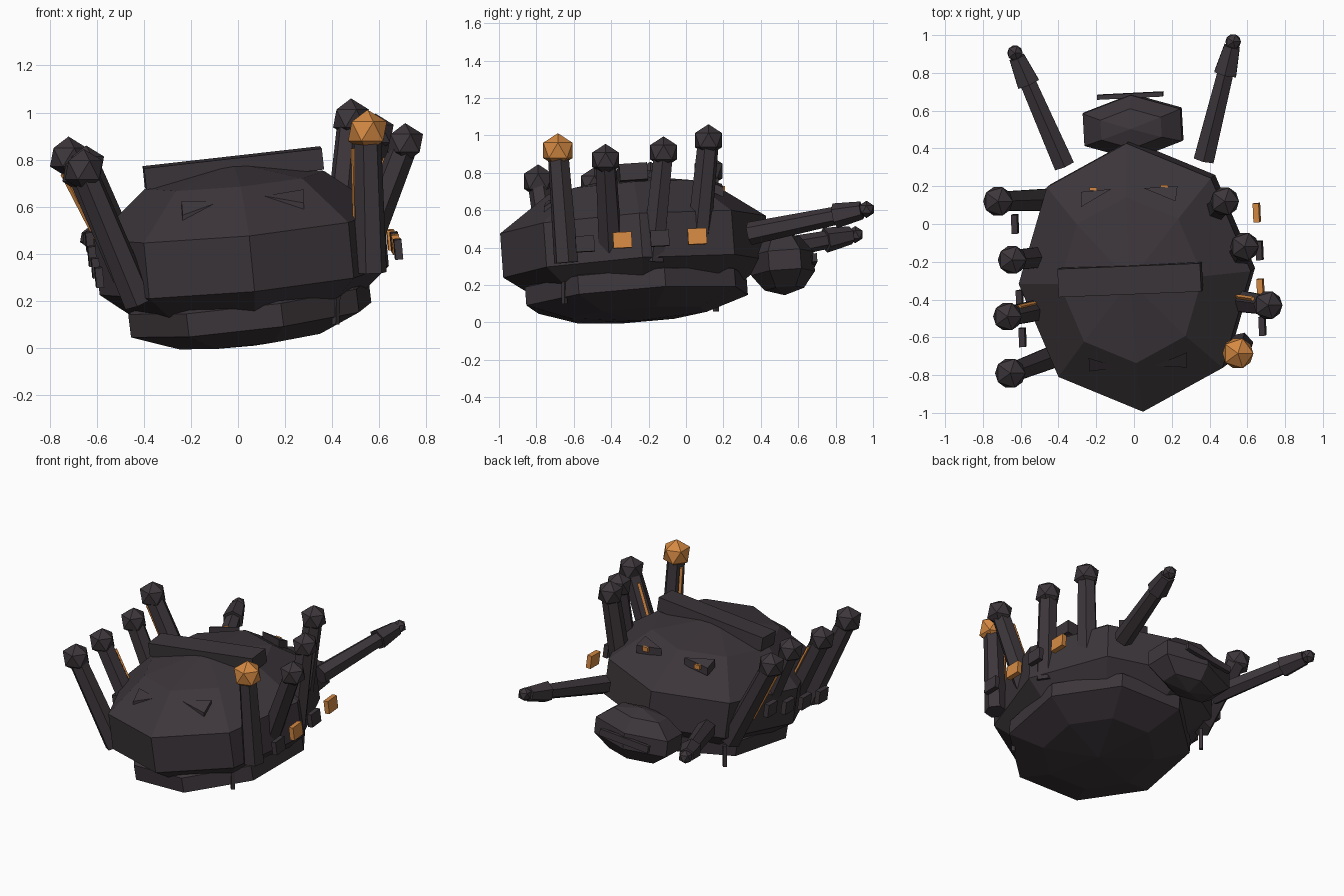
import bpy, bmesh, math
from mathutils import Vector, Matrix, Euler

if "Cube" in bpy.data.objects:
    bpy.data.objects.remove(bpy.data.objects["Cube"])


def material(name, rgb):
    m = bpy.data.materials.new(name)
    m.diffuse_color = (*rgb, 1)
    m.use_nodes = True
    m.node_tree.nodes["Principled BSDF"].inputs["Base Color"].default_value = m.diffuse_color
    return m


DARK = material("dark_shell", (0.046, 0.037, 0.043))
ORANGE = material("orange_glow", (0.66, 0.25, 0.055))


def finish(name, bm, mat, matrix=Matrix()):
    bmesh.ops.recalc_face_normals(bm, faces=bm.faces[:])
    me = bpy.data.meshes.new(name)
    bm.to_mesh(me)
    bm.free()
    me.materials.append(mat)
    ob = bpy.data.objects.new(name, me)
    ob.matrix_world = matrix
    bpy.context.collection.objects.link(ob)
    return ob


def place(loc, rot=(0, 0, 0)):
    return Matrix.Translation(loc) @ Euler(rot).to_matrix().to_4x4()


def faceted_ball(name, loc, radii, sides, phase, rot):
    """Flattened sphere with four rings, leaving an upright band at the rim."""
    bm = bmesh.new()
    rings = []
    for lat in (-54, -18, 18, 54):
        c, s = math.cos(math.radians(lat)), math.sin(math.radians(lat))
        ring = []
        for i in range(sides):
            a = math.radians(phase) + math.tau * i / sides
            ring.append(bm.verts.new((radii[0] * c * math.cos(a),
                                      radii[1] * c * math.sin(a), radii[2] * s)))
        rings.append(ring)
    low, high = bm.verts.new((0, 0, -radii[2])), bm.verts.new((0, 0, radii[2]))
    for i in range(sides):
        j = (i + 1) % sides
        for a, b in zip(rings, rings[1:]):
            bm.faces.new((a[i], a[j], b[j], b[i]))
        bm.faces.new((low, rings[0][j], rings[0][i]))
        bm.faces.new((high, rings[-1][i], rings[-1][j]))
    return finish(name, bm, DARK, place(loc, rot))


def box(name, loc, size, rot=(0, 0, 0), mat=DARK):
    bm = bmesh.new()
    bmesh.ops.create_cube(bm, size=1)
    bmesh.ops.scale(bm, vec=size, verts=bm.verts[:])
    return finish(name, bm, mat, place(loc, rot))


def rod(name, a, b, ra, rb, sides=6, mat=DARK):
    a, b = Vector(a), Vector(b)
    bm = bmesh.new()
    bmesh.ops.create_cone(bm, cap_ends=True, segments=sides, radius1=ra, radius2=rb,
                          depth=(b - a).length)
    turn = (b - a).to_track_quat('Z', 'Y').to_matrix().to_4x4()
    return finish(name, bm, mat, Matrix.Translation((a + b) / 2) @ turn)


def knob(name, loc, r, mat=DARK):
    bm = bmesh.new()
    bmesh.ops.create_icosphere(bm, subdivisions=1, radius=r)
    return finish(name, bm, mat, place(loc))


def wedge(name, pts, lift):
    """Triangular fin, its wide end raised off the shell."""
    bm = bmesh.new()
    top = [bm.verts.new(Vector(p) + Vector((0, 0, lift))) for p in pts]
    base = [bm.verts.new(Vector(p) - Vector((0, 0, 0.04))) for p in pts]
    bm.faces.new(top)
    bm.faces.new(base)
    for i in range(3):
        j = (i + 1) % 3
        bm.faces.new((top[i], top[j], base[j], base[i]))
    return finish(name, bm, DARK)


# Body shells and head
faceted_ball("upper_shell", (0.015, -0.275, 0.405), (0.65, 0.75, 0.385), 8, 90,
             (0.067, -0.1, 0.055))
faceted_ball("lower_shell", (0.05, -0.265, 0.168), (0.56, 0.645, 0.16), 8, 14.5,
             (0.075, -0.122, 0))
faceted_ball("head", (-0.005, 0.515, 0.315), (0.315, 0.18, 0.17), 6, 90,
             (0.07, -0.08, 0.05))
box("head_bar", (-0.02, 0.68, 0.33), (0.35, 0.025, 0.045), (0.07, -0.1, 0.05))
box("top_beam", (-0.02, -0.295, 0.765), (0.76, 0.15, 0.09), (0.067, -0.112, 0.04))

# Triangular fins on the shell
wedge("front_fin_left", [(-0.24, -0.71, 0.62), (-0.235, -0.78, 0.56), (-0.07, -0.76, 0.62)], 0.004)
wedge("front_fin_right", [(0.11, -0.75, 0.642), (0.28, -0.68, 0.67), (0.28, -0.76, 0.612)], 0.004)
wedge("rear_fin_left", [(-0.28, 0.17, 0.68), (-0.28, 0.09, 0.71), (-0.12, 0.185, 0.715)], 0.012)
wedge("rear_fin_right", [(0.05, 0.19, 0.73), (0.23, 0.20, 0.71), (0.22, 0.12, 0.745)], 0.012)
for x, y, z in ((-0.215, 0.185, 0.69), (0.16, 0.2, 0.715)):
    box("fin_light", (x, y, z), (0.04, 0.015, 0.03), mat=ORANGE)

# Raised legs: name, foot, knob, knob radius
LEGS = [
    ("left_leg_1", (-0.42, -0.70, 0.19), (-0.655, -0.79, 0.755), 0.09),
    ("left_leg_2", (-0.44, -0.44, 0.24), (-0.67, -0.49, 0.745), 0.085),
    ("left_leg_3", (-0.42, -0.17, 0.24), (-0.645, -0.19, 0.775), 0.085),
    ("left_leg_4", (-0.42, 0.13, 0.23), (-0.72, 0.12, 0.81), 0.088),
    ("right_leg_1", (0.565, -0.64, 0.32), (0.55, -0.685, 0.92), 0.092),
    ("right_leg_2", (0.50, -0.40, 0.33), (0.71, -0.43, 0.87), 0.085),
    ("right_leg_3", (0.55, -0.18, 0.33), (0.585, -0.12, 0.91), 0.085),
    ("right_leg_4", (0.42, 0.06, 0.36), (0.48, 0.12, 0.975), 0.085),
]
for name, foot, tip, r in LEGS:
    rod(name, foot, tip, 0.068, 0.058)
    knob(name + "_knob", tip, r, ORANGE if name == "right_leg_1" else DARK)

# Thin glowing strips along some legs: leg index, sideways offset
for i, off in ((3, (-0.058, -0.025, 0)), (1, (0.035, 0.045, 0)),
               (4, (-0.06, 0.025, 0)), (5, (-0.055, 0.03, 0))):
    a, b, o = Vector(LEGS[i][1]), Vector(LEGS[i][2]), Vector(off)
    rod("leg_strip", a.lerp(b, 0.3) + o, a.lerp(b, 0.88) + o, 0.013, 0.013, 4, ORANGE)

# Small side blocks
for x, y, z, mat in ((0.68, -0.54, 0.42, DARK), (0.67, -0.34, 0.44, ORANGE),
                     (0.665, -0.14, 0.45, DARK), (0.65, 0.06, 0.46, ORANGE),
                     (-0.59, -0.60, 0.30, DARK), (-0.605, -0.40, 0.34, DARK),
                     (-0.62, -0.20, 0.39, DARK), (-0.63, 0.0, 0.45, DARK)):
    box("side_block", (x, y, z), (0.032, 0.1, 0.085), (0.05, -0.1, 0.04), mat)

# Long rear arms with cuff and tip
for side, a, b in (("left", (-0.37, 0.31, 0.36), (-0.63, 0.905, 0.47)),
                   ("right", (0.37, 0.34, 0.475), (0.525, 0.965, 0.605))):
    a, b = Vector(a), Vector(b)
    rod(side + "_rear_arm", a, a.lerp(b, 0.8), 0.062, 0.048)
    rod(side + "_rear_cuff", a.lerp(b, 0.73), a.lerp(b, 0.96), 0.068, 0.048)
    knob(side + "_rear_tip", b, 0.046)

# Pegs under the rim
rod("right_peg", (0.415, -0.65, 0.10), (0.42, -0.65, 0.26), 0.016, 0.016, 4)
rod("left_peg", (-0.40, 0.16, 0.06), (-0.40, 0.16, 0.2), 0.016, 0.016, 4)
